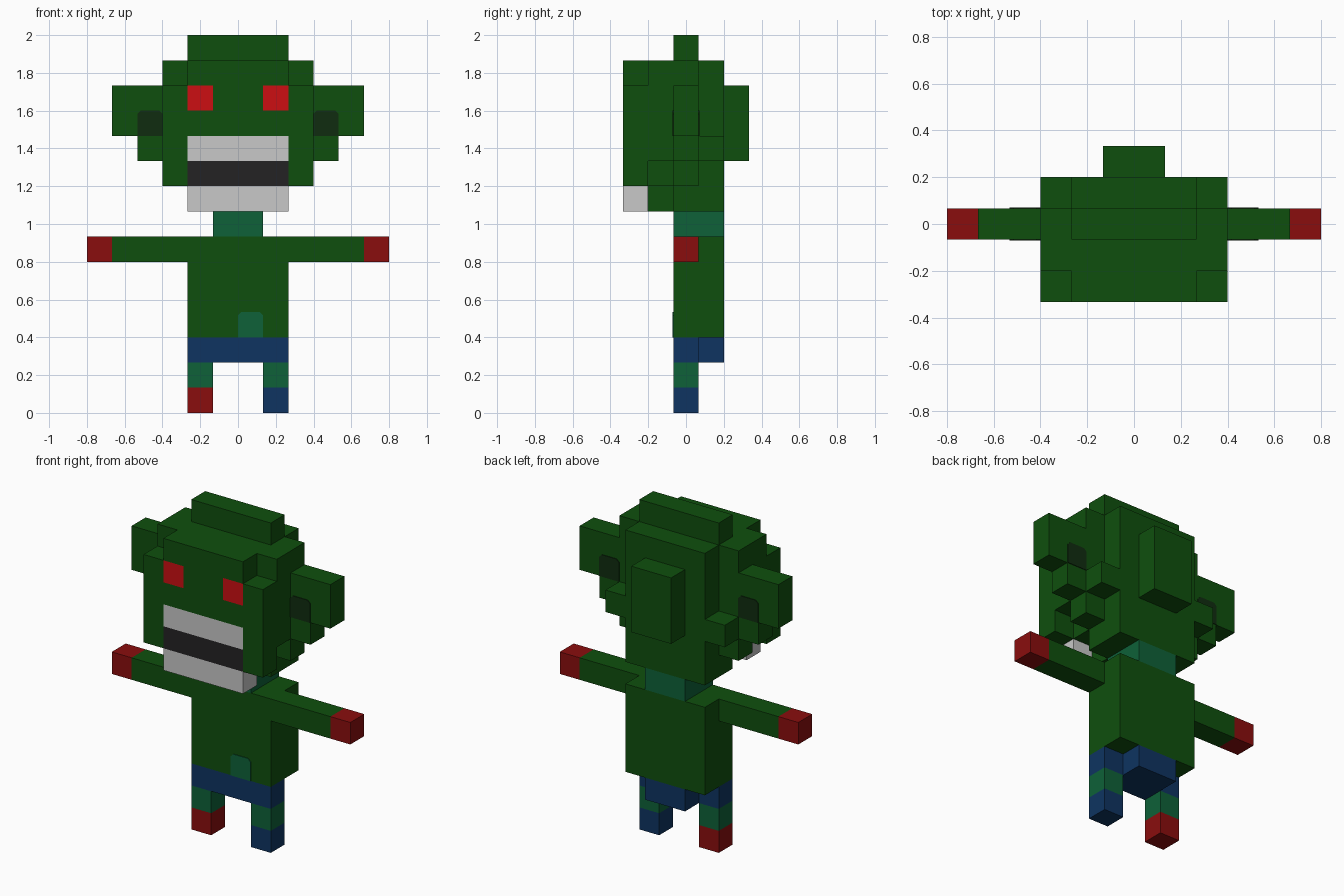
import bpy, bmesh
from mathutils import Vector

if "Cube" in bpy.data.objects:
    bpy.data.objects.remove(bpy.data.objects["Cube"])

U = 2 / 15            # one block
Y0 = -2.5 * U         # front of the block grid

def srgb(r, g, b):
    f = lambda c: c / 12.92 if c <= 0.04045 else ((c + 0.055) / 1.055) ** 2.4
    return (f(r / 255), f(g / 255), f(b / 255), 1)

MATS = {}
for name, col in {
    "green": (15, 79, 13), "teal": (14, 97, 56), "navy": (14, 52, 97),
    "dark_red": (138, 13, 13), "bright_red": (204, 15, 18),
    "light_grey": (200, 200, 200), "near_black": (36, 34, 36),
    "dark_green": (16, 44, 16),
}.items():
    MATS[name] = bpy.data.materials.new(name)
    MATS[name].diffuse_color = srgb(*col)

def make_object(name, bm, colour):
    me = bpy.data.meshes.new(name)
    bm.to_mesh(me)
    bm.free()
    me.materials.append(MATS[colour])
    bpy.context.collection.objects.link(bpy.data.objects.new(name, me))

# Parts as block ranges (x0, x1, y0, y1, z0, z1); the first part to claim a block keeps it
def mirror(*boxes):
    return [b for x0, x1, *r in boxes for b in ((x0, x1, *r), (-x1, -x0, *r))]

PARTS = [
    ("left_foot", "dark_red", [(-2, -1, 2, 3, 0, 1)]),
    ("right_foot", "navy", [(1, 2, 2, 3, 0, 1)]),
    ("shins", "teal", mirror((1, 2, 2, 3, 1, 2))),
    ("shorts", "navy", [(-2, 2, 2, 3, 2, 3), (-1, 1, 3, 4, 2, 3)]),
    ("torso", "green", [(-2, 2, 2, 4, 3, 7)]),
    ("arms", "green", mirror((2, 5, 2, 3, 6, 7))),
    ("hands", "dark_red", mirror((5, 6, 2, 3, 6, 7))),
    ("neck", "teal", [(-1, 1, 2, 4, 7, 8)]),
    ("lower_jaw", "light_grey", [(-2, 2, 0, 1, 8, 9)]),
    ("mouth", "near_black", [(-2, 2, 0, 1, 9, 10)]),
    ("upper_teeth", "light_grey", [(-2, 2, 0, 1, 10, 11)]),
    ("eyes", "bright_red", mirror((1, 2, 0, 1, 12, 13))),
    ("head", "green", [(-2, 2, 0, 4, 9, 14), (-2, 2, 2, 4, 8, 9), (-1, 1, 1, 2, 8, 9)]),
    ("head_sides", "green", mirror((2, 3, 0, 1, 9, 13), (2, 3, 1, 3, 10, 14),
                                   (2, 3, 2, 3, 9, 10), (2, 3, 3, 4, 10, 11))),
    ("head_crest", "green", [(-2, 2, 2, 3, 14, 15)]),
    ("head_back", "green", [(-1, 1, 4, 5, 10, 13)]),
    ("ears", "green", mirror((3, 5, 2, 3, 11, 13), (3, 4, 2, 3, 10, 11))),
]

owner = {}
for name, _, boxes in PARTS:
    for x0, x1, y0, y1, z0, z1 in boxes:
        for x in range(x0, x1):
            for y in range(y0, y1):
                for z in range(z0, z1):
                    owner.setdefault((x, y, z), name)

# Build the outer skin of each part
for name, colour, _ in PARTS:
    bm = bmesh.new()
    for cell in [c for c, o in owner.items() if o == name]:
        for axis in range(3):
            for side in (0, 1):
                n = list(cell)
                n[axis] += 2 * side - 1
                if tuple(n) in owner:
                    continue
                a, b = (axis + 1) % 3, (axis + 2) % 3
                verts = []
                for da, db in ((0, 0), (1, 0), (1, 1), (0, 1)):
                    p = Vector(cell)
                    p[axis] += side
                    p[a] += da
                    p[b] += db
                    verts.append(bm.verts.new((p.x * U, p.y * U + Y0, p.z * U)))
                bm.faces.new(verts if side else verts[::-1])
    bmesh.ops.remove_doubles(bm, verts=bm.verts, dist=1e-4)
    bmesh.ops.dissolve_limit(bm, angle_limit=0.01, verts=bm.verts, edges=bm.edges)
    make_object(name, bm, colour)

# Thin patches with clipped upper corners
def patch(name, colour, x, y, z, facing):
    c = 0.13
    pts = [(0, 0), (1, 0), (1, 1 - c), (1 - c, 1), (c, 1), (0, 1 - c)]
    bm = bmesh.new()
    yy = y * U + Y0
    face = bm.faces.new([bm.verts.new(((x + a) * U, yy, (z + b) * U)) for a, b in pts])
    ext = bmesh.ops.extrude_face_region(bm, geom=[face])
    moved = [v for v in ext["geom"] if isinstance(v, bmesh.types.BMVert)]
    bmesh.ops.translate(bm, verts=moved, vec=(0, 0.004 * facing, 0))
    bmesh.ops.recalc_face_normals(bm, faces=bm.faces)
    make_object(name, bm, colour)

patch("belly_patch", "teal", 0, 2, 3, -1)
for side, x in (("left", -4), ("right", 3)):
    patch(side + "_ear_front", "dark_green", x, 2, 11, -1)
    patch(side + "_ear_rear", "dark_green", x, 3, 11, 1)

for m in bpy.data.materials:
    if m.users and not m.is_grease_pencil:
        m.use_nodes = True
        m.node_tree.nodes["Principled BSDF"].inputs["Base Color"].default_value = m.diffuse_color
